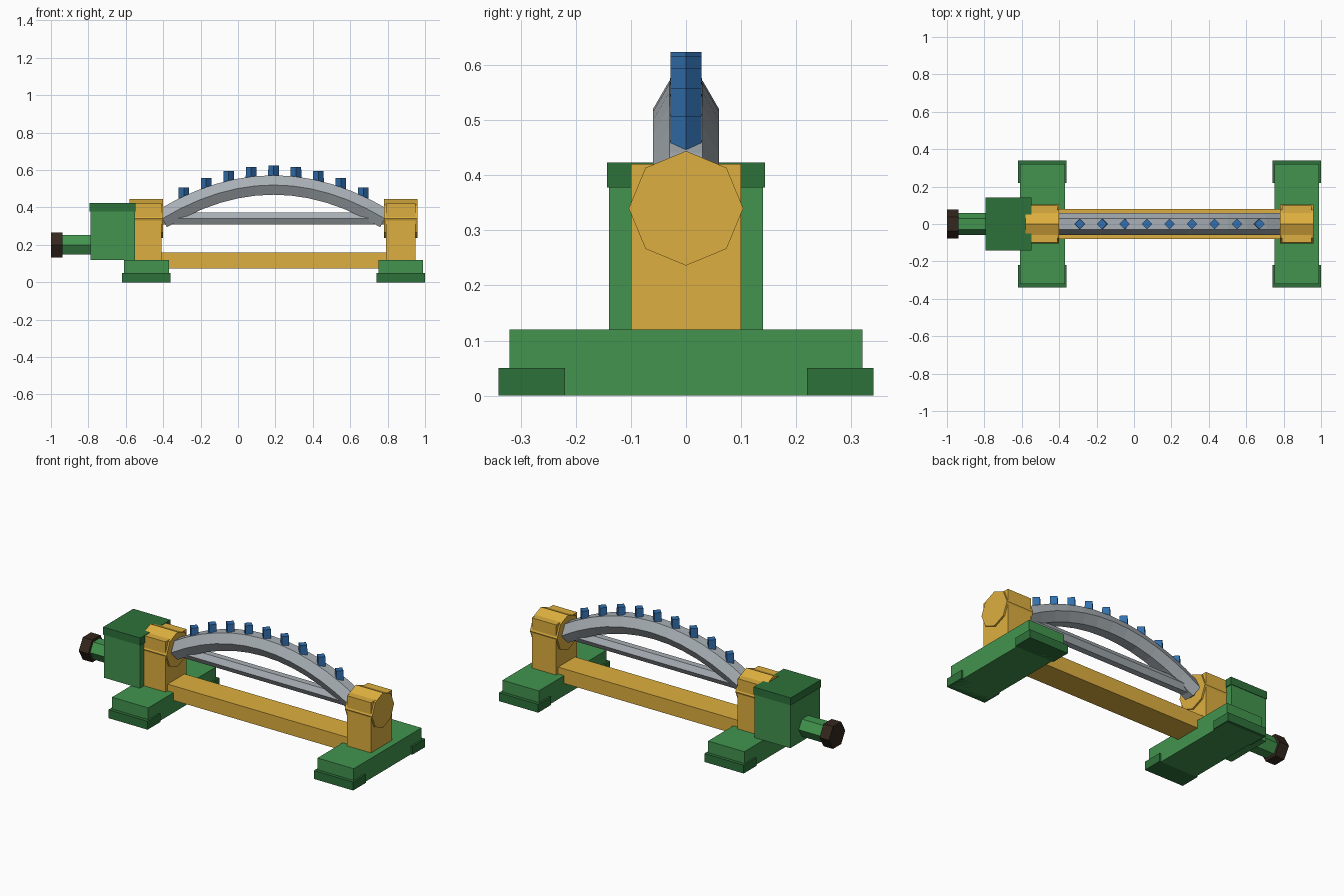
import bpy, bmesh, math
from mathutils import Matrix, Vector

if "Cube" in bpy.data.objects:
    bpy.data.objects.remove(bpy.data.objects["Cube"])


def material(name, rgb):
    m = bpy.data.materials.new(name)
    m.diffuse_color = (*rgb, 1)
    m.use_nodes = True
    m.node_tree.nodes["Principled BSDF"].inputs["Base Color"].default_value = m.diffuse_color
    return m


GREEN = material("green", (0.054, 0.296, 0.076))
DARK_GREEN = material("dark_green", (0.027, 0.165, 0.042))
YELLOW = material("yellow", (0.73, 0.43, 0.05))
BLUE = material("blue", (0.032, 0.162, 0.43))
BROWN = material("brown", (0.035, 0.02, 0.013))
STEEL = material("steel", (0.39, 0.43, 0.46))


def finish(name, bm, mat):
    bmesh.ops.recalc_face_normals(bm, faces=bm.faces[:])
    me = bpy.data.meshes.new(name)
    bm.to_mesh(me)
    bm.free()
    me.materials.append(mat)
    ob = bpy.data.objects.new(name, me)
    bpy.context.collection.objects.link(ob)
    return ob


def box(name, x, y, z, mat):
    """Box from (min, max) ranges on each axis."""
    bm = bmesh.new()
    size = Matrix.Diagonal((x[1] - x[0], y[1] - y[0], z[1] - z[0], 1))
    mid = Vector((sum(x) / 2, sum(y) / 2, sum(z) / 2))
    bmesh.ops.create_cube(bm, size=1, matrix=Matrix.Translation(mid) @ size)
    return finish(name, bm, mat)


def sweep(name, path, radius, sides, mat):
    """Polygon section, corner at +y, swept along an (x, z) path."""
    bm = bmesh.new()
    rings = []
    for i, (x, z) in enumerate(path):
        a, b = path[max(i - 1, 0)], path[min(i + 1, len(path) - 1)]
        t = Vector((b[0] - a[0], 0, b[1] - a[1])).normalized()
        up = Vector((-t.z, 0, t.x))
        ring = []
        for k in range(sides):
            ang = 2 * math.pi * k / sides
            p = Vector((x, 0, z)) + up * radius * math.sin(ang)
            p.y = radius * math.cos(ang)
            ring.append(bm.verts.new(p))
        rings.append(ring)
    for r, s in zip(rings, rings[1:]):
        for k in range(sides):
            n = (k + 1) % sides
            bm.faces.new((r[k], r[n], s[n], s[k]))
    bm.faces.new(rings[0])
    bm.faces.new(rings[-1])
    return finish(name, bm, mat)


# Two end stands: foot, pads, post, octagonal bearing
for side, cx in (("left", -0.49), ("right", 0.87)):
    box(side + "_foot", (cx - 0.12, cx + 0.12), (-0.32, 0.32), (0, 0.12), GREEN)
    for end, s in (("front", -1), ("back", 1)):
        y = sorted((s * 0.22, s * 0.34))
        box(f"{side}_{end}_pad", (cx - 0.13, cx + 0.13), y, (0, 0.05), DARK_GREEN)
    box(side + "_post", (cx - 0.08, cx + 0.08), (-0.1, 0.1), (0.1, 0.42), YELLOW)
    sweep(side + "_bearing", [(cx - 0.09, 0.34), (cx + 0.09, 0.34)], 0.104, 8, YELLOW)

# Base beam joining the stands
box("base_beam", (-0.49, 0.87), (-0.08, 0.08), (0.073, 0.16), YELLOW)

# Drive housing with lid, shaft and knob
box("housing", (-0.788, -0.552), (-0.14, 0.14), (0.12, 0.40), GREEN)
box("housing_lid", (-0.793, -0.547), (-0.143, 0.143), (0.378, 0.423), DARK_GREEN)
sweep("shaft", [(-0.95, 0.2), (-0.77, 0.2)], 0.06, 6, GREEN)
sweep("shaft_knob", [(-1.0, 0.2), (-0.937, 0.2)], 0.077, 6, BROWN)


# Arched bar and straight tie rod
def arch_z(x):
    return 0.52 - 0.18 * ((x - 0.19) / 0.595) ** 2


N = 12
xs = [-0.405 + 1.19 * i / N for i in range(N + 1)]
sweep("arched_bar", [(x, arch_z(x)) for x in xs], 0.06, 6, STEEL)
sweep("tie_rod", [(-0.42, 0.342), (0.80, 0.342)], 0.037, 6, STEEL)

# Row of diamond pegs along the arch
for i in range(9):
    x = -0.29 + 0.12 * i
    bm = bmesh.new()
    bmesh.ops.create_cone(bm, cap_ends=True, segments=4, radius1=0.029,
                          radius2=0.028, depth=0.08,
                          matrix=Matrix.Translation((x, 0, arch_z(x) + 0.064)))
    # Put the corners on the x and y axes
    if abs(abs(bm.verts[:][0].co.x - x) - abs(bm.verts[:][0].co.y)) < 1e-4:
        bmesh.ops.rotate(bm, verts=bm.verts[:], cent=(x, 0, 0),
                         matrix=Matrix.Rotation(math.pi / 4, 3, 'Z'))
    finish(f"peg_{i + 1}", bm, BLUE)
